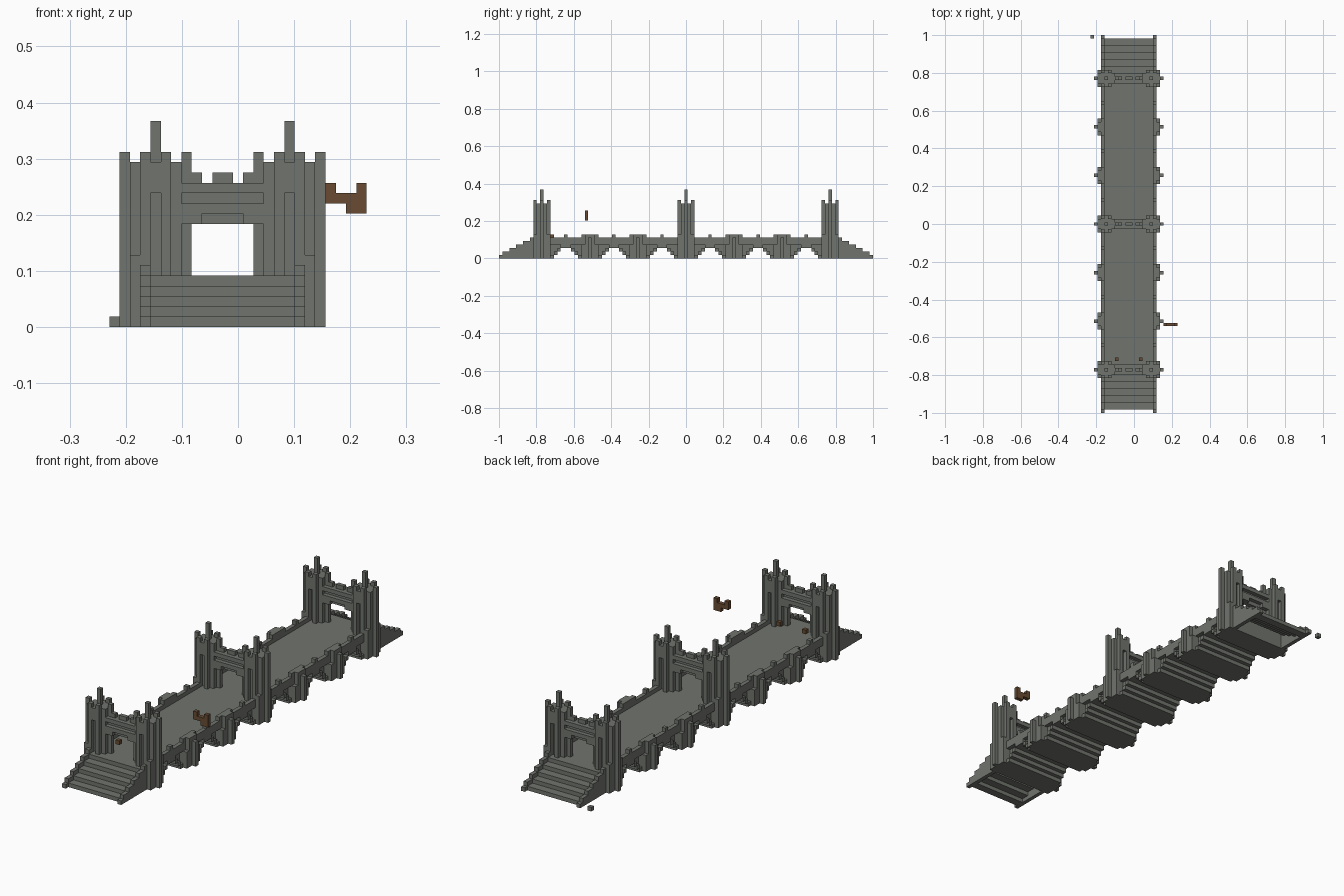
import bpy
import bmesh

V = 2 / 109          # block size
SHIFT = -1.5         # bridge axis offset, in blocks
parts = {}           # part name -> set of block cells

if "Cube" in bpy.data.objects:
    bpy.data.objects.remove(bpy.data.objects["Cube"], do_unlink=True)


def material(name, rgb):
    m = bpy.data.materials.new(name)
    m.use_nodes = True
    m.diffuse_color = (*rgb, 1)
    m.node_tree.nodes["Principled BSDF"].inputs["Base Color"].default_value = (*rgb, 1)
    return m


stone = material("grey stone", (0.165, 0.175, 0.155))
wood = material("brown wood", (0.14, 0.07, 0.032))


def fill(part, x0, x1, y0, y1, z0, z1, mirror=False):
    """Fill cells: x and z as edges, y as inclusive cell rows."""
    cells = parts.setdefault(part, set())
    for x in range(x0, x1):
        for y in range(y0, y1 + 1):
            for z in range(z0, z1):
                cells.add((x, y, z))
                if mirror:
                    cells.add((-1 - x, y, z))


# Deck, arches, parapets: one bay between each pair of piers
ARCH = [0, 1, 2, 3, 3, 3, 2, 1, 0]
for bay in range(-3, 3):
    start = bay * 14 + 3
    for i, h in enumerate(ARCH):
        y = start + i
        fill("deck", -7, 7, y, y, h, 5)
        fill("arch_ring", -8, -7, y, y, h, h + 1, True)
        fill("parapet", -8, -7, y, y, 4, 6, True)
    mid = start + 4
    fill("parapet", -8, -7, mid, mid, 6, 7, True)

# Piers with pointed cutwaters
for k in range(-3, 4):
    y = k * 14
    fill("piers", -8, 8, y - 2, y + 2, 0, 5)
    fill("piers", -8, -7, y - 2, y + 2, 5, 7, True)
    fill("piers", -9, -8, y - 1, y + 1, 0, 7, True)
    fill("piers", -9, -8, y - 2, y + 2, 0, 4, True)
    fill("piers", -10, -9, y, y, 0, 6, True)


def tower_pair(name, y):
    # Octagonal stepped shafts with slits
    for row, (a, b) in {0: (-10, -3), 1: (-9, -4), 2: (-8, -5)}.items():
        for s in (-1, 1):
            fill(name, a, b, y + s * row, y + s * row, 0, 16, True)
    for s in (-2, 2):
        for z in range(5, 13):
            parts[name] -= {(-7, y + s, z), (6, y + s, z)}
        # Merlons and plinth
        for x in (-8, -6):
            fill(name, x, x + 1, y + s, y + s, 16, 17, True)
        fill(name, -9, -8, y + s, y + s, 0, 7, True)
    for x in (-10, -4):
        fill(name, x, x + 1, y, y, 16, 17, True)
    fill(name, -7, -6, y, y, 16, 20, True)
    # Gate wall, cornice, arch band and merlons
    fill(name, -4, 4, y, y, 10, 14)
    for s in (-1, 1):
        fill(name, -4, 4, y + s, y + s, 13, 14)
        fill(name, -2, 2, y + s, y + s, 11, 12)
        fill(name, -4, -2, y + s, y + s, 10, 12, True)
    fill(name, -3, -2, y, y, 14, 15, True)
    fill(name, -1, 1, y, y, 14, 15)


for name, y in (("front_gate", -42), ("middle_gate", 0), ("back_gate", 42)):
    tower_pair(name, y)

# Open-backed stairs between solid stepped side walls
for name, s in (("front_stairs", -1), ("back_stairs", 1)):
    for i in range(10):
        y = s * (54 - i)
        fill(name, -8, -7, y, y, 0, 1 + (i + 1) // 2, True)
        if i:
            top = (i + 1) // 2
            fill(name, -7, 7, y, y, top - 1, top)

# Loose stone beside the back stairs
fill("loose_stone", -11, -10, 54, 54, 0, 1)

# Floating wooden piece and gate torches
for x, z0, z1 in ((10, 12, 14), (11, 12, 13), (12, 11, 13), (13, 11, 14)):
    fill("wooden_hook", x, x + 1, -29, -29, z0, z1)
fill("torches", -4, -3, -39, -39, 6, 7, True)

# Turn the cells into meshes, keeping only exposed faces
CORNERS = ((0, 0), (1, 0), (1, 1), (0, 1))
taken = set()
for name in parts:
    parts[name] -= taken
    taken |= parts[name]

for name, cells in parts.items():
    bm = bmesh.new()
    verts = {}
    for c in sorted(cells):
        for axis in range(3):
            for side in (0, 1):
                n = list(c)
                n[axis] += 2 * side - 1
                if tuple(n) in taken:
                    continue
                loop = []
                for p, q in (CORNERS if side else CORNERS[::-1]):
                    k = list(c)
                    k[axis] += side
                    k[(axis + 1) % 3] += p
                    k[(axis + 2) % 3] += q
                    k = tuple(k)
                    if k not in verts:
                        verts[k] = bm.verts.new(((k[0] + SHIFT) * V, (k[1] - 0.5) * V, k[2] * V))
                    loop.append(verts[k])
                bm.faces.new(loop)
    mesh = bpy.data.meshes.new(name)
    bm.to_mesh(mesh)
    bm.free()
    mesh.materials.append(wood if name in ("wooden_hook", "torches") else stone)
    bpy.context.collection.objects.link(bpy.data.objects.new(name, mesh))
